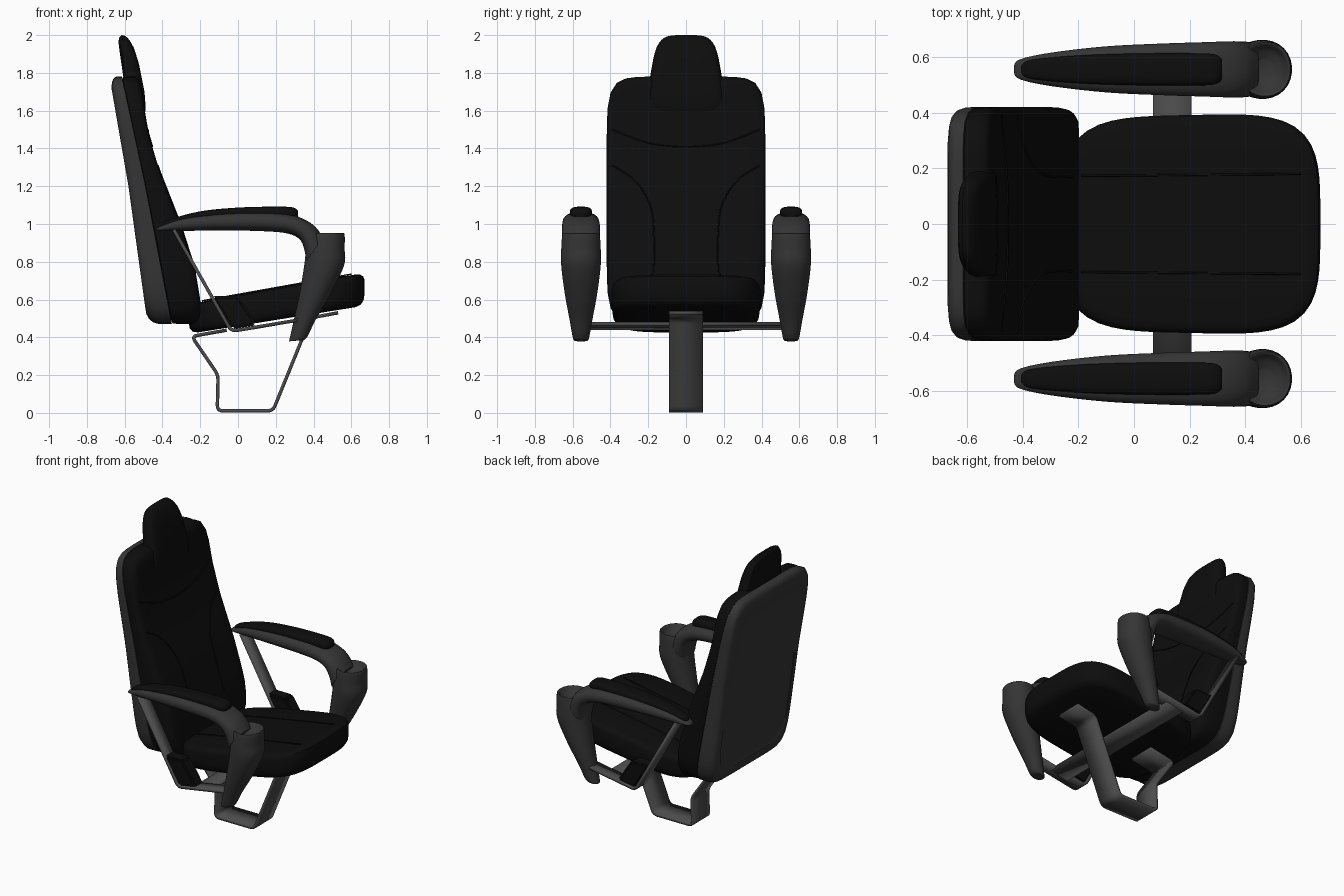
import bpy, bmesh, math
from mathutils import Vector

if "Cube" in bpy.data.objects:
    bpy.data.objects.remove(bpy.data.objects["Cube"])


def material(name, v):
    m = bpy.data.materials.new(name)
    m.diffuse_color = (v, v, v, 1)
    m.use_nodes = True
    m.node_tree.nodes["Principled BSDF"].inputs["Base Color"].default_value = m.diffuse_color
    return m


BLACK = material("black_fabric", 0.004)
SHELL = material("dark_plastic", 0.035)
METAL = material("grey_metal", 0.07)


def finish(name, bm, mat, angle=40):
    bmesh.ops.recalc_face_normals(bm, faces=bm.faces)
    me = bpy.data.meshes.new(name)
    bm.to_mesh(me)
    bm.free()
    me.shade_smooth()
    me.set_sharp_from_angle(angle=math.radians(angle))
    me.materials.append(mat)
    ob = bpy.data.objects.new(name, me)
    bpy.context.collection.objects.link(ob)
    return ob


def outline(n, count):
    """Unit superellipse, evenly spread by angle."""
    pts = []
    for i in range(count):
        a = 2 * math.pi * (i + 0.5) / count
        c, s = math.cos(a), math.sin(a)
        r = (abs(c) ** n + abs(s) ** n) ** (-1 / n)
        pts.append((c * r, s * r))
    return pts


def loft(name, rings, mat, angle=40):
    bm = bmesh.new()
    vr = [[bm.verts.new(p) for p in ring] for ring in rings]
    for a, b in zip(vr, vr[1:]):
        for i in range(len(a)):
            j = (i + 1) % len(a)
            bm.faces.new((a[i], a[j], b[j], b[i]))
    bm.faces.new(vr[0])
    bm.faces.new(vr[-1])
    return finish(name, bm, mat, angle)


def layered(name, n, layers, fn, mat, count=72):
    """Stack of scaled outlines; each layer is (scale, depth)."""
    shape = outline(n, count)
    return loft(name, [[fn(u * s, v * s, t) for u, v in shape] for s, t in layers], mat)


def interp(pts, z):
    for (z0, x0), (z1, x1) in zip(pts, pts[1:]):
        if z <= z1:
            break
    return x0 + (x1 - x0) * (z - z0) / (z1 - z0)


def spline(rows, steps=5):
    """Catmull-Rom through rows of numbers."""
    out = []
    for i in range(len(rows) - 1):
        p = [Vector(rows[min(max(i + k, 0), len(rows) - 1)]) for k in (-1, 0, 1, 2)]
        for s in range(steps):
            t = s / steps
            out.append(0.5 * (2 * p[1] + (p[2] - p[0]) * t
                              + (2 * p[0] - 5 * p[1] + 4 * p[2] - p[3]) * t ** 2
                              + (3 * p[1] - p[0] - 3 * p[2] + p[3]) * t ** 3))
    return out + [Vector(rows[-1])]


def sweep(name, rows, yc, mat, n=2.4):
    """Rows: outer x, outer z, inner x, inner z, half width."""
    rings = []
    for ax, az, bx, bz, w in spline([r[:4] + (r[4],) for r in rows]):
        rings.append([((ax + bx) / 2 + (ax - bx) / 2 * u, yc + w * v,
                       (az + bz) / 2 + (az - bz) / 2 * u) for u, v in outline(n, 28)])
    return loft(name, rings, mat, 50)


def ribbon(name, path, yc, half, mat, r=0.03):
    """Flat bent metal strip in the xz plane with rounded bends."""
    pts = [Vector(p) for p in path]
    line = [pts[0]]
    for a, b, c in zip(pts, pts[1:], pts[2:]):
        p, q = b + (a - b).normalized() * r, b + (c - b).normalized() * r
        for k in range(6):
            t = k / 5
            line.append(p * (1 - t) ** 2 + b * 2 * t * (1 - t) + q * t * t)
    line.append(pts[-1])
    bm = bmesh.new()
    rows = [[bm.verts.new((p.x, yc + s * half, p.y)) for s in (-1, 1)] for p in line]
    for a, b in zip(rows, rows[1:]):
        bm.faces.new((a[0], a[1], b[1], b[0]))
    ob = finish(name, bm, mat)
    mod = ob.modifiers.new("thickness", 'SOLIDIFY')
    mod.thickness, mod.offset, mod.use_even_offset = 0.018, 0, True
    return ob


def seam(name, pts):
    cu = bpy.data.curves.new(name, 'CURVE')
    cu.dimensions = '3D'
    cu.bevel_depth, cu.bevel_resolution = 0.004, 1
    sp = cu.splines.new('POLY')
    sp.points.add(len(pts) - 1)
    for p, co in zip(sp.points, pts):
        p.co = (*co, 1)
    cu.materials.append(BLACK)
    bpy.context.collection.objects.link(bpy.data.objects.new(name, cu))


# Backrest: plastic shell and cushion
REAR = [(0.47, -0.475), (0.55, -0.49), (1.2, -0.58), (1.72, -0.67), (1.78, -0.672)]
MID = [(0.47, -0.35), (1.2, -0.49), (1.78, -0.615)]
FRONT = [(0.47, -0.195), (0.6, -0.2), (0.75, -0.225), (1.0, -0.305), (1.28, -0.415),
         (1.48, -0.475), (1.7, -0.508), (1.78, -0.515)]


def between(a, b):
    def fn(u, v, t):
        z = 1.125 + 0.655 * v
        xa, xb = interp(a, z), interp(b, z)
        return (xa + (xb - xa) * t, 0.42 * u, z)
    return fn


layered("back_shell", 8, [(0.02, 0.04), (0.4, 0.04), (0.7, 0.04), (0.85, 0.04), (0.86, 0),
        (0.92, 0), (0.96, 0.08), (0.985, 0.22), (1, 0.45), (1, 1), (0.97, 1), (0.02, 1)],
        between(REAR, MID), SHELL)
layered("back_cushion", 8, [(0.02, 0), (0.97, 0), (0.995, 0.03), (1, 0.3), (1, 0.7),
        (0.985, 0.86), (0.96, 0.95), (0.92, 1)] + [(s / 10, 1) for s in range(8, 0, -1)]
        + [(0.02, 1)], between(MID, FRONT), BLACK)

# Backrest stitching
def on_back(rows):
    return [(interp(FRONT, z) + 0.001, y, z) for y, z in spline(rows, 6)]


seam("upper_back_seam", on_back([(-0.39, 1.5), (-0.2, 1.43), (0, 1.41), (0.2, 1.43), (0.39, 1.5)]))
for s, side in ((-1, "right"), (1, "left")):
    seam(side + "_back_seam", on_back([(s * 0.39, 1.31), (s * 0.27, 1.23), (s * 0.19, 1.1),
                                       (s * 0.17, 0.95), (s * 0.17, 0.74)]))

# Headrest
HEAD_REAR = [(1.57, -0.58), (1.8, -0.61), (2.0, -0.64)]
HEAD_FRONT = [(1.57, -0.485), (1.7, -0.495), (1.85, -0.525), (1.93, -0.55), (2.0, -0.585)]


def head(u, v, t):
    z = 1.785 + 0.215 * v
    a, b = interp(HEAD_REAR, z), interp(HEAD_FRONT, z)
    return (a + (b - a) * t, (0.18 - 0.035 * v - 0.0 * u) * u * 1.05, z)


layered("headrest", 4.5, [(0.02, 0), (0.5, 0), (0.82, 0.02), (0.94, 0.14), (1, 0.42),
        (0.99, 0.65), (0.95, 0.85), (0.87, 0.97), (0.7, 1), (0.4, 1), (0.02, 1)], head, BLACK)


# Seat cushion
def seat(u, v, t):
    x = 0.205 + 0.465 * u
    low, top = 0.46 + 0.16 * x, 0.622 + 0.178 * x
    return (x, 0.402 * v * (1 - 0.05 * (1 - u) * 0.5), low + (top - low) * t)


layered("seat", 4, [(0.02, 0), (0.5, 0), (0.9, 0.0), (0.96, 0.06), (0.99, 0.18), (1, 0.35),
        (1, 0.78), (0.985, 0.9), (0.95, 0.97), (0.88, 1), (0.6, 1.03), (0.3, 1.05),
        (0.02, 1.05)], seat, BLACK)
for s, side in ((-1, "right"), (1, "left")):
    seam(side + "_seat_seam", [seat(-0.85 + 0.17 * i, s * 0.45, 1.035) for i in range(11)])

# Armrests, pads, struts and strut covers
for s, side in ((-1, "right"), (1, "left")):
    y = s * 0.556
    sweep(side + "_arm", [
        (-0.432, 0.975, -0.432, 0.967, 0.012), (-0.41, 0.988, -0.41, 0.963, 0.036),
        (-0.3, 1.032, -0.3, 0.963, 0.06), (-0.1, 1.058, -0.1, 0.966, 0.083),
        (0.1, 1.064, 0.1, 0.963, 0.093), (0.26, 1.055, 0.25, 0.952, 0.098),
        (0.35, 1.025, 0.325, 0.92, 0.101), (0.41, 0.985, 0.352, 0.86, 0.101),
        (0.45, 0.93, 0.36, 0.8, 0.099)], y, SHELL)
    sweep(side + "_arm_pillar", [
        (0.335, 0.382, 0.27, 0.382, 0.028), (0.365, 0.4, 0.272, 0.388, 0.042),
        (0.41, 0.49, 0.295, 0.49, 0.06), (0.49, 0.63, 0.325, 0.63, 0.086),
        (0.562, 0.78, 0.35, 0.78, 0.105), (0.565, 0.87, 0.36, 0.87, 0.105),
        (0.565, 0.94, 0.375, 0.94, 0.1), (0.556, 0.95, 0.385, 0.95, 0.092),
        (0.535, 0.925, 0.41, 0.925, 0.07), (0.5, 0.905, 0.44, 0.905, 0.035)], y, SHELL, 2.1)
    sweep(side + "_arm_pad", [
        (-0.405, 0.998, -0.405, 0.98, 0.012), (-0.37, 1.022, -0.37, 0.99, 0.034),
        (-0.2, 1.067, -0.2, 1.02, 0.05), (0, 1.087, 0, 1.03, 0.057),
        (0.2, 1.092, 0.2, 1.03, 0.058), (0.29, 1.088, 0.29, 1.03, 0.054),
        (0.317, 1.07, 0.317, 1.04, 0.035)], y, BLACK, 3)
    ribbon(side + "_arm_strut", [(-0.34, 0.97), (-0.035, 0.432), (0.34, 0.495)], y, 0.045, METAL)
    bm = bmesh.new()
    quad = [(-0.14, 0.62), (0.0, 0.62), (0.1, 0.465), (-0.03, 0.443)]
    f = bm.faces.new([bm.verts.new((px, y - 0.046, pz)) for px, pz in quad])
    ext = bmesh.ops.extrude_face_region(bm, geom=[f])["geom"]
    bmesh.ops.translate(bm, vec=(0, 0.092, 0),
                        verts=[g for g in ext if isinstance(g, bmesh.types.BMVert)])
    bmesh.ops.bevel(bm, geom=bm.edges[:], offset=0.012, segments=2, affect='EDGES')
    finish(side + "_strut_cover", bm, BLACK)

# Cross bar under the seat and bent base strip
ribbon("cross_bar", [(0.07, 0.449), (0.205, 0.472)], 0, 0.56, METAL)
ribbon("base_strip", [(0.53, 0.53), (0.385, 0.503), (0.185, 0.011), (-0.11, 0.011),
                      (-0.105, 0.2), (-0.245, 0.405), (-0.06, 0.438)], 0, 0.09, METAL)
